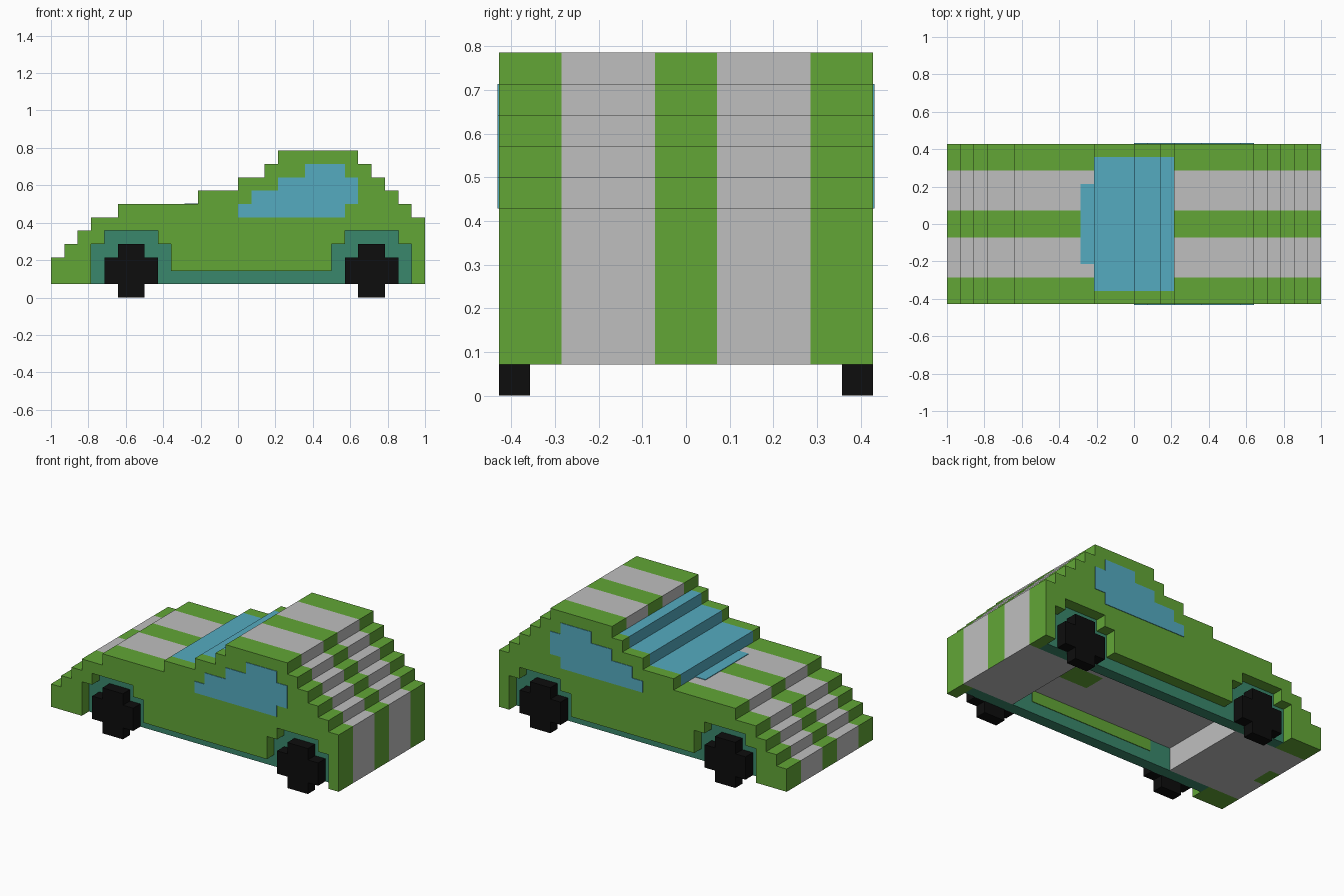
import bpy

V = 1 / 14  # size of one building block; the car is 28 x 12 x 11 blocks

cube = bpy.data.objects.get("Cube")
if cube:
    bpy.data.objects.remove(cube, do_unlink=True)

COLOURS = {
    "body_green": (0.122, 0.381, 0.037),
    "stripe_grey": (0.521, 0.521, 0.521),
    "glass_blue": (0.089, 0.407, 0.527),
    "chassis_teal": (0.042, 0.242, 0.150),
    "tyre_black": (0.004, 0.004, 0.004),
}
NAMES = list(COLOURS)
GREEN, GREY, BLUE, TEAL, BLACK = range(5)
MATS = []
for name, rgb in COLOURS.items():
    m = bpy.data.materials.new(name)
    m.use_nodes = True
    m.diffuse_color = (*rgb, 1)
    m.node_tree.nodes["Principled BSDF"].inputs["Base Color"].default_value = (*rgb, 1)
    MATS.append(m)


def stair(steps, end):
    """Stepped line from (start, height) pairs up to the end position."""
    pts = []
    for n, (x, z) in enumerate(steps):
        x2 = steps[n + 1][0] if n + 1 < len(steps) else end
        for p in ((x, z), (x2, z)):
            if not pts or pts[-1] != p:
                pts.append(p)
    return pts


def outline(top, bottom, end):
    return stair(top, end) + stair(bottom, end)[::-1]


def prism(name, pts, cuts, rule, caps=(True, True)):
    """Extrude a side outline across the car, with a loop at each cut."""
    n = len(pts)
    verts = [((x - 14) * V, (j - 6) * V, z * V) for j in cuts for x, z in pts]
    faces = []
    for c in range(len(cuts) - 1):
        a, b = c * n, (c + 1) * n
        for i in range(n):
            k = (i + 1) % n
            faces.append((a + i, a + k, b + k, b + i))
    if caps[0]:
        faces.append(tuple(range(n))[::-1])
    if caps[1]:
        faces.append(tuple(range(n * (len(cuts) - 1), n * len(cuts))))
    me = bpy.data.meshes.new(name)
    me.from_pydata(verts, [], faces)
    me.update()
    ob = bpy.data.objects.new(name, me)
    bpy.context.scene.collection.objects.link(ob)
    if callable(rule):
        used = [GREEN, GREY, BLUE, TEAL]
    else:
        used = [rule]
    for u in used:
        me.materials.append(MATS[u])
    if callable(rule):
        for f in me.polygons:
            co = [me.vertices[v].co for v in f.vertices]
            c = sum((p for p in co[1:]), co[0].copy()) / len(co)
            f.material_index = rule(c.x / V + 14, c.y / V + 6, c.z / V, f.normal)
    return ob


def paint(x, j, z, n):
    """Colour of a face of the inner body."""
    if abs(n.y) > 0.5:
        return TEAL
    inner = 2 < j < 10
    if n.z < -0.5:  # underside
        if not inner:
            return TEAL if 3 < x < 27 else GREEN
        centre = 5 < j < 7 and (x < 1 or 18 < x < 21)
        return GREEN if centre else GREY
    if inner and z < 3 and 6 < x < 24:  # ends of the floor recess
        return GREY
    if 10.9 < x < 16.9 and z > 7:  # stepped windscreen
        return BLUE
    return GREY if 2 < j < 5 or 7 < j < 10 else GREEN


TOP = [(0, 3), (1, 4), (2, 5), (3, 6), (5, 7), (11, 8), (14, 9), (16, 10),
       (17, 11), (23, 10), (24, 9), (25, 8), (26, 7), (27, 6)]
ARCHES = [(0, 1), (3, 4), (4, 5), (8, 4), (9, 2), (21, 4), (22, 5), (26, 4), (27, 1)]
FLOOR = [(0, 1), (1, 1), (7, 3), (18, 3), (21, 3), (23, 1)]
SILL = [(0, 1), (3, 1), (27, 1)]
WINDOW_TOP = [(14, 7), (15, 8), (17, 9), (19, 10), (22, 9)]
WINDOW_BASE = [(14, 6), (22, 7)]

# Striped middle of the body, with the raised floor
prism("body_centre", outline(TOP, FLOOR, 28), (2, 5, 7, 10), paint, (False, False))

# Left and right parts (left is +y side here in block order)
for side, right in (("near", True), ("far", False)):
    def span(a, b):
        return (a, b) if right else (12 - b, 12 - a)

    # Inner wall and sill, outer panel with wheel arches
    prism(side + "_sill", outline(TOP, SILL, 28), span(1, 2), paint)
    prism(side + "_side_panel", outline(TOP, ARCHES, 28), span(0, 1), GREEN,
          (right, not right))
    # Side window
    prism(side + "_window", outline(WINDOW_TOP, WINDOW_BASE, 23), span(-0.05, 0), BLUE)
    # Green strip along the inside of the sill
    prism(side + "_inner_strip", outline([(9, 3)], [(9, 2)], 21), span(2, 2.05), GREEN)
    # Wheels
    for end, x in (("front", 4), ("rear", 22)):
        tyre = outline([(x, 3), (x + 1, 4), (x + 3, 3)],
                       [(x, 1), (x + 1, 0), (x + 3, 1)], x + 4)
        prism(f"{side}_{end}_wheel", tyre, span(0, 1), BLACK)

# Lower edge of the windscreen on the bonnet
prism("windscreen_base", outline([(10, 7.05)], [(10, 7)], 11), (3, 9), BLUE)
